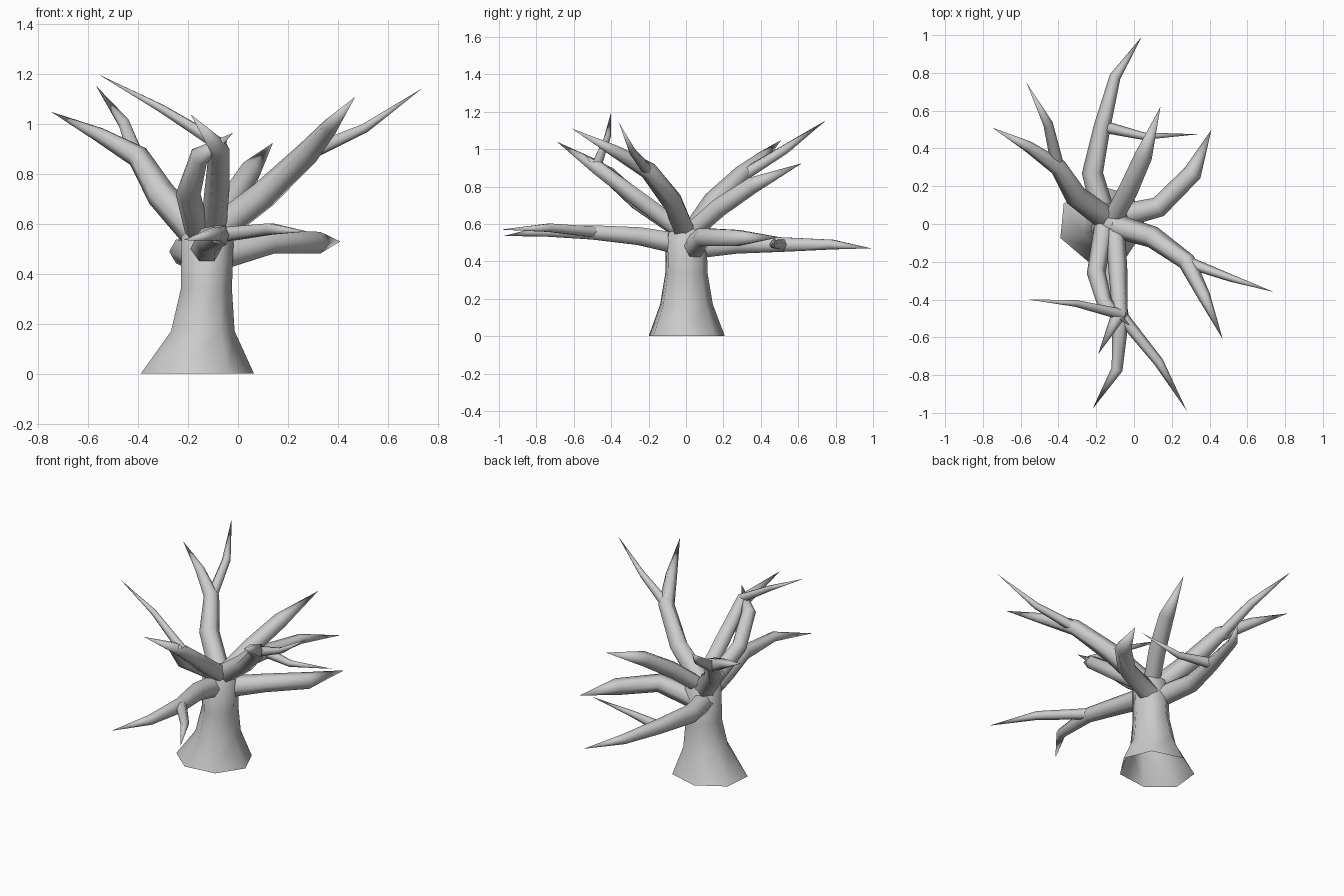
import bpy
import bmesh
import math
from mathutils import Vector

cube = bpy.data.objects.get("Cube")
if cube:
    bpy.data.objects.remove(cube, do_unlink=True)

bark = bpy.data.materials.new("grey bark")
bark.use_nodes = True
bark.diffuse_color = (0.6, 0.6, 0.6, 1)
bark.node_tree.nodes["Principled BSDF"].inputs["Base Color"].default_value = (0.6, 0.6, 0.6, 1)


def skin(name, rings):
    """Bridge rings of points; a ring of one point closes the end."""
    bm = bmesh.new()
    loops = [[bm.verts.new(p) for p in ring] for ring in rings]
    for a, b in zip(loops, loops[1:]):
        n = len(a)
        for i in range(n):
            j = (i + 1) % n
            if len(b) == 1:
                bm.faces.new((a[i], a[j], b[0]))
            else:
                bm.faces.new((a[i], a[j], b[j], b[i]))
    for f in bm.faces:
        f.smooth = True
    bmesh.ops.recalc_face_normals(bm, faces=bm.faces)
    mesh = bpy.data.meshes.new(name)
    bm.to_mesh(mesh)
    bm.free()
    mesh.materials.append(bark)
    obj = bpy.data.objects.new(name, mesh)
    bpy.context.scene.collection.objects.link(obj)
    return obj


def limb(name, points, radii, sides=6):
    """Tapered tube along a bent path, ending in a point."""
    pts = [Vector(p) for p in points]
    rings = []
    for i, p in enumerate(pts[:-1]):
        tangent = (pts[i + 1] - p).normalized()
        if i:
            tangent = (tangent + (p - pts[i - 1]).normalized()).normalized()
        side = tangent.cross(Vector((0, 0, 1))).normalized()
        up = side.cross(tangent)
        rings.append([p + radii[i] * (side * math.cos(t) + up * math.sin(t))
                      for t in (math.tau * k / sides for k in range(sides))])
    rings.append([pts[-1]])
    return skin(name, rings)


# Trunk: flared seven-sided column, open below: (z, centre x, x radius, y radius)
profile = [(0, -.17, .235, .21), (.17, -.145, .132, .145), (.34, -.13, .106, .116),
           (.55, -.125, .108, .112), (.6, -.12, .06, .06)]
trunk_rings = []
for z, cx, rx, ry in profile:
    angles = [math.radians(-5) + math.tau * k / 7 for k in range(7)]
    trunk_rings.append([(cx + rx * math.cos(a), ry * math.sin(a), z) for a in angles])
trunk_rings.append([(-.12, 0, .62)])
skin("trunk", trunk_rings)

# Back right bough and its fork
fork = (-.4, .3, .87)
limb("back_right_bough", [(-.15, .03, .54), (-.31, .15, .72), fork, (-.56, .41, .96), (-.75, .51, 1.05)],
     [.065, .06, .046, .03])
limb("back_right_fork", [(-.4, .29, .85), (-.455, .53, 1.0), (-.57, .75, 1.155)], [.035, .026])

# Back left upper branch
limb("back_left_branch", [(-.11, .03, .56), (-.03, .18, .69), (.05, .36, .81), (.14, .62, .925)],
     [.05, .052, .047])

# Left low branch
limb("left_low_branch", [(-.12, .03, .46), (.13, .09, .53), (.31, .27, .525), (.41, .5, .53)],
     [.066, .055, .05])

# Back low bough and its side twig
limb("back_low_bough", [(-.16, .05, .47), (-.22, .27, .49), (-.17, .51, .49), (-.1, .78, .49), (.04, .99, .47)],
     [.062, .056, .045, .03])
limb("back_low_twig", [(-.18, .52, .49), (.05, .465, .49), (.34, .475, .53)], [.034, .02])

# Front left bough and its fork
limb("front_left_bough", [(-.13, 0, .54), (.1, -.07, .715), (.28, -.2, .885), (.37, -.38, .99), (.47, -.61, 1.11)],
     [.065, .058, .048, .034])
limb("front_left_fork", [(.25, -.19, .87), (.51, -.285, .985), (.74, -.36, 1.145)], [.034, .02])

# Pair of front upper boughs meeting near their ends
limb("front_upper_right_bough", [(-.16, -.02, .56), (-.2, -.26, .72), (-.155, -.42, .87), (-.02, -.54, .965)],
     [.052, .05, .042])
limb("front_upper_left_bough", [(-.1, -.02, .56), (-.085, -.25, .73), (-.075, -.47, .9), (-.19, -.69, 1.04)],
     [.052, .05, .042])
limb("front_upper_twig", [(-.06, -.48, .91), (-.31, -.42, 1.065), (-.56, -.4, 1.2)], [.03, .018])

# Front low bough and its fork
limb("front_low_bough", [(-.13, -.02, .49), (-.12, -.25, .535), (-.07, -.5, .555), (-.09, -.77, .56), (-.22, -.98, .535)],
     [.065, .055, .044, .03])
limb("front_low_fork", [(-.08, -.47, .555), (.13, -.73, .58), (.28, -.99, .57)], [.034, .026])
